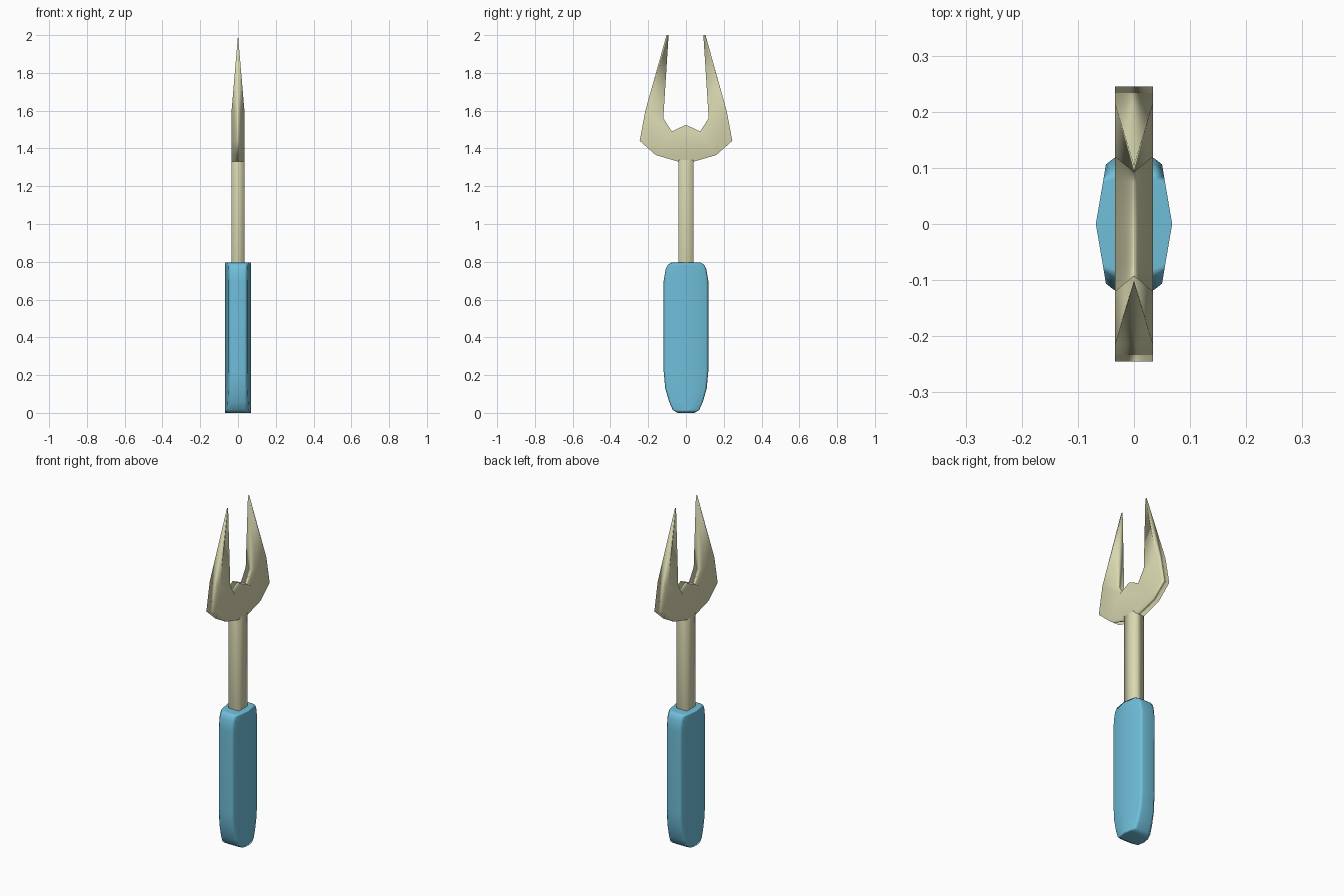
import bpy
import bmesh

cube = bpy.data.objects.get("Cube")
if cube:
    bpy.data.objects.remove(cube, do_unlink=True)


def make_material(name, rgb):
    mat = bpy.data.materials.new(name)
    mat.use_nodes = True
    mat.diffuse_color = (*rgb, 1)
    mat.node_tree.nodes["Principled BSDF"].inputs["Base Color"].default_value = (*rgb, 1)
    return mat


def finish(bm, name, mat):
    """Turn a bmesh into a softly shaded object whose broad faces stay flat."""
    bmesh.ops.remove_doubles(bm, verts=bm.verts, dist=0.0001)
    bmesh.ops.recalc_face_normals(bm, faces=bm.faces)
    for face in bm.faces:
        face.smooth = True
    mesh = bpy.data.meshes.new(name)
    bm.to_mesh(mesh)
    bm.free()
    mesh.materials.append(mat)
    obj = bpy.data.objects.new(name, mesh)
    bpy.context.collection.objects.link(obj)
    obj.modifiers.new("Weighted Normals", 'WEIGHTED_NORMAL')
    return obj


def loft(name, rings, mat):
    """Skin a stack of rings and cap both ends."""
    bm = bmesh.new()
    loops = [[bm.verts.new(p) for p in ring] for ring in rings]
    count = len(loops[0])
    for low, high in zip(loops, loops[1:]):
        for i in range(count):
            j = (i + 1) % count
            bm.faces.new((low[i], low[j], high[j], high[i]))
    bm.faces.new(loops[0])
    bm.faces.new(loops[-1])
    return finish(bm, name, mat)


metal = make_material("pale cream", (0.70, 0.69, 0.44))
grip = make_material("sky blue", (0.16, 0.52, 0.70))

# Handle: ridged flat section, its half width changing with height
def handle_ring(z, w):
    side = 0.9 * w
    quarter = [(0.068 - 0.17 * side, side), (0.035, w)]
    right = [(x, -y) for x, y in reversed(quarter)] + [(0.068, 0)] + quarter
    return [(x, y, z) for x, y in right] + [(-x, -y, z) for x, y in right]


handle_profile = [(0, 0.045), (0.015, 0.07), (0.06, 0.09), (0.13, 0.11), (0.22, 0.118),
                  (0.7, 0.118), (0.76, 0.108), (0.785, 0.095), (0.795, 0.08)]
loft("handle", [handle_ring(z, w) for z, w in handle_profile], grip)

# Shaft
T = 0.034
loft("shaft", [[(-T, -0.04, z), (T, -0.04, z), (T, 0.04, z), (-T, 0.04, z)]
               for z in (0.78, 1.34)], metal)

# Fork head: a flat palm with two tines that thin to an edge at the tip
half = [(0.04, 1.33), (0.16, 1.365), (0.245, 1.44), (0.215, 1.6), (0.12, 1.56), (0.075, 1.49)]
palm = half + [(0, 1.525)] + [(-y, z) for y, z in reversed(half)]
tip_outer, tip_inner = (0.103, 2.0), (0.092, 2.0)

bm = bmesh.new()


def add_face(points):
    bm.faces.new([bm.verts.new(p) for p in points])


for x in (T, -T):
    add_face([(x, y, z) for y, z in palm])

for a, b in zip(palm, palm[1:] + palm[:1]):
    if {a[1], b[1]} != {1.6, 1.56}:  # leave the tine roots open
        add_face([(T, *a), (T, *b), (-T, *b), (-T, *a)])

for s in (1, -1):
    outer, inner = [(s * y, z) for y, z in half[3:5]]
    top_out, top_in = [(0, s * y, z) for y, z in (tip_outer, tip_inner)]
    for x in (T, -T):
        add_face([(x, *outer), top_out, top_in, (x, *inner)])
    add_face([(T, *outer), (-T, *outer), top_out])
    add_face([(T, *inner), (-T, *inner), top_in])

finish(bm, "fork_head", metal)
